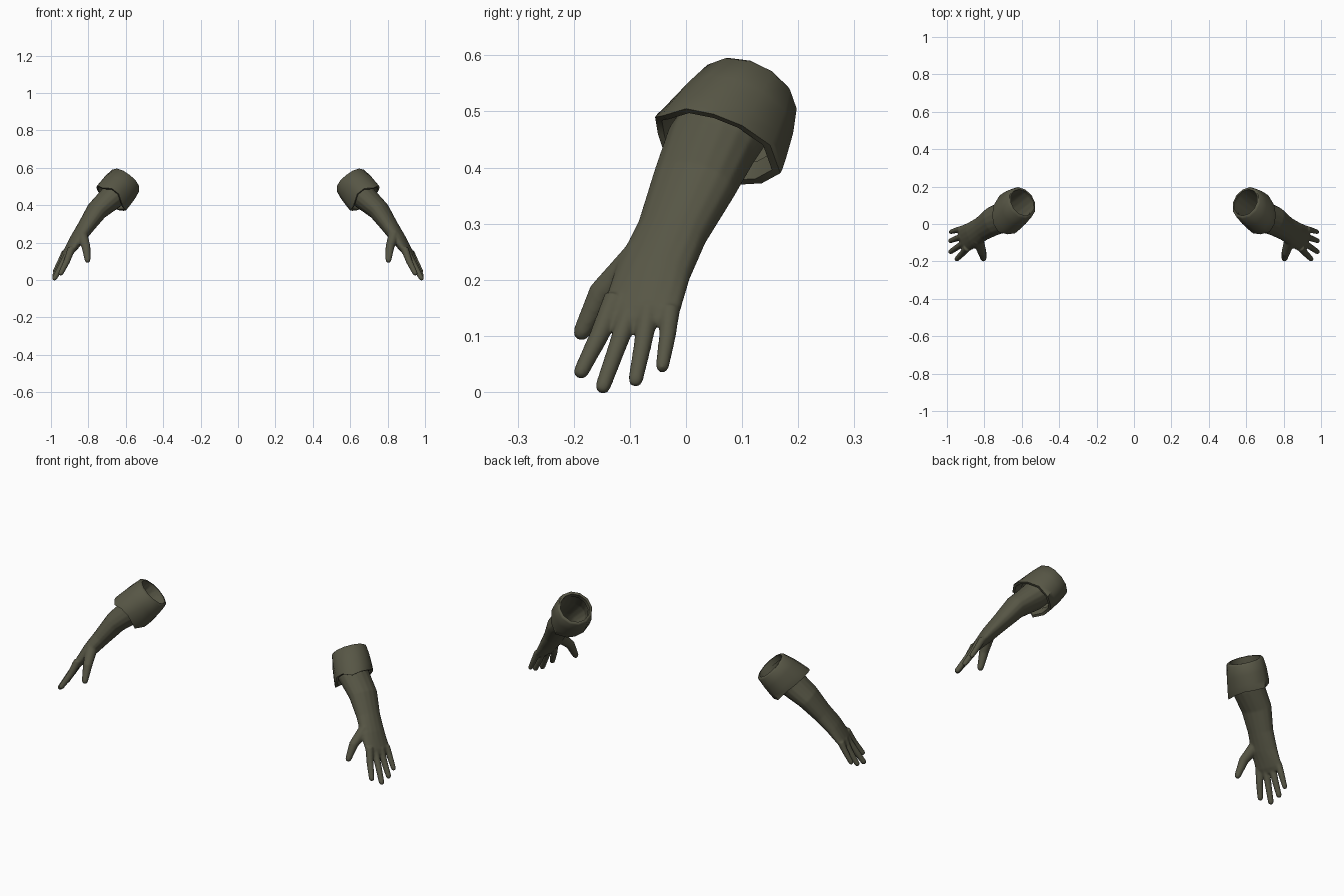
import bpy, bmesh, math
from mathutils import Vector as V

if "Cube" in bpy.data.objects:
    bpy.data.objects.remove(bpy.data.objects["Cube"])

cloth = bpy.data.materials.new("dark_olive")
cloth.diffuse_color = (0.095, 0.093, 0.06, 1)
cloth.use_nodes = True
cloth.node_tree.nodes["Principled BSDF"].inputs["Base Color"].default_value = cloth.diffuse_color

AXIS = V((0.586, -0.368, -0.722)).normalized()   # from elbow end to hand
RIM = V((0.597, 0.115, 0.537))                   # centre of the open end
WIDE = V((0.31, 0.94, -0.1))                     # across the palm


def bridge(bm, rings, cap=True):
    """Join rings of points with quads, optionally closing both ends."""
    vs = [[bm.verts.new(p) for p in r] for r in rings]
    n = len(vs[0])
    for a, b in zip(vs, vs[1:]):
        for i in range(n):
            bm.faces.new((a[i], a[(i + 1) % n], b[(i + 1) % n], b[i]))
    if cap:
        bm.faces.new(vs[0])
        bm.faces.new(vs[-1])


def tube(bm, stations, n=16):
    """Loft ellipses (x, y, z, thickness, width) along a path."""
    pts = [V(s[:3]) for s in stations]
    rings = []
    for i, s in enumerate(stations):
        t = (pts[min(i + 1, len(pts) - 1)] - pts[max(i - 1, 0)]).normalized()
        w = (WIDE - t * WIDE.dot(t)).normalized()
        u = w.cross(t)
        rings.append([pts[i] + u * s[3] * math.cos(k * math.tau / n)
                      + w * s[4] * math.sin(k * math.tau / n) for k in range(n)])
    bridge(bm, rings)


def finger(bm, root, mid, tip, r0, r1):
    """Tapered finger with a rounded end."""
    root, mid, tip = V(root), V(mid), V(tip)
    d = (tip - mid).normalized()
    tube(bm, [(*root, r0, r0), (*mid, (r0 + r1) / 2, (r0 + r1) / 2),
              (*(tip - d * r1), r1, r1),
              (*(tip - d * r1 * 0.35), r1 * 0.8, r1 * 0.8),
              (*tip, r1 * 0.35, r1 * 0.35)], 12)


def make(name, bm):
    bmesh.ops.recalc_face_normals(bm, faces=bm.faces)
    me = bpy.data.meshes.new(name)
    bm.to_mesh(me)
    bm.free()
    ob = bpy.data.objects.new(name, me)
    bpy.context.collection.objects.link(ob)
    me.materials.append(cloth)
    bpy.ops.object.select_all(action='DESELECT')
    ob.select_set(True)
    bpy.context.view_layer.objects.active = ob
    return ob


# forearm and palm
bm = bmesh.new()
tube(bm, [(0.585, 0.122, 0.552, 0.078, 0.078),
          (0.677, 0.045, 0.440, 0.068, 0.085),
          (0.755, 0.014, 0.370, 0.056, 0.078),
          (0.813, -0.025, 0.285, 0.044, 0.066),
          (0.862, -0.058, 0.215, 0.036, 0.070),
          (0.910, -0.080, 0.145, 0.023, 0.072),
          (0.925, -0.084, 0.122, 0.014, 0.062)])
# index, middle, ring and little fingers, then the thumb
finger(bm, (0.890, -0.125, 0.170), (0.915, -0.155, 0.100), (0.952, -0.192, 0.026), 0.021, 0.014)
finger(bm, (0.905, -0.098, 0.150), (0.940, -0.121, 0.085), (0.986, -0.152, -0.001), 0.019, 0.014)
finger(bm, (0.918, -0.066, 0.150), (0.947, -0.077, 0.085), (0.988, -0.092, 0.011), 0.019, 0.0135)
finger(bm, (0.925, -0.028, 0.150), (0.950, -0.033, 0.100), (0.984, -0.044, 0.036), 0.018, 0.0125)
finger(bm, (0.835, -0.080, 0.245), (0.812, -0.152, 0.175), (0.803, -0.192, 0.094), 0.031, 0.016)
arm = make("gloved_arm", bm)
m = arm.modifiers.new("blend", 'REMESH')
m.mode, m.voxel_size = 'VOXEL', 0.0045
bpy.ops.object.modifier_apply(modifier="blend")
m = arm.modifiers.new("soften", 'SMOOTH')
m.factor, m.iterations = 0.5, 6
bpy.ops.object.modifier_apply(modifier="soften")
# open the elbow end
bm = bmesh.new()
bm.from_mesh(arm.data)
bmesh.ops.delete(bm, geom=[v for v in bm.verts if (v.co - RIM).dot(AXIS) < 0.012],
                 context='VERTS')
bm.to_mesh(arm.data)
bm.free()

# folded cuff: round top rim, uneven lower hem with a longer flap inside
hem = [V(p) for p in [
    (0.758, 0.05, 0.495), (0.752, 0.0, 0.505), (0.725, -0.043, 0.492),
    (0.675, -0.055, 0.49), (0.638, -0.05, 0.46), (0.612, -0.025, 0.385),
    (0.600, 0.04, 0.373), (0.610, 0.10, 0.370), (0.635, 0.135, 0.372),
    (0.680, 0.168, 0.39), (0.720, 0.15, 0.44), (0.750, 0.10, 0.475)]]
up = V((0.785, 0, 0.62))
front = up.cross(AXIS).normalized()
if front.y > 0:
    front = -front
rim = [RIM + up * 0.09 * math.cos(k * math.tau / 12)
       + front * 0.088 * math.sin(k * math.tau / 12) for k in range(12)]
core = V((0.677, 0.045, 0.44))


def between(a, b, t, puff=0.0):
    return [p.lerp(q, t) + (p - RIM).normalized() * puff for p, q in zip(a, b)]


inner = [p.lerp(RIM, 0.14) for p in rim]
deep = [p + AXIS * 0.03 for p in inner]
lip = [p.lerp(core, 0.12) for p in hem]
tuck = [p.lerp(core, 0.22) - AXIS * 0.035 for p in hem]
bm = bmesh.new()
bridge(bm, [deep, inner, between(rim, inner, 0.3), between(rim, hem, 0.05, 0.002),
            between(rim, hem, 0.4, 0.006), between(rim, hem, 0.75, 0.004),
            between(rim, hem, 0.94, 0.002), hem, lip, tuck], cap=False)
cuff = make("folded_cuff", bm)

# smooth shading and the opposite arm
for ob in (arm, cuff):
    bpy.ops.object.select_all(action='DESELECT')
    ob.select_set(True)
    bpy.context.view_layer.objects.active = ob
    bpy.ops.object.shade_smooth_by_angle(angle=math.radians(50))
    ob.modifiers.new("pair", 'MIRROR').use_mirror_merge = False
